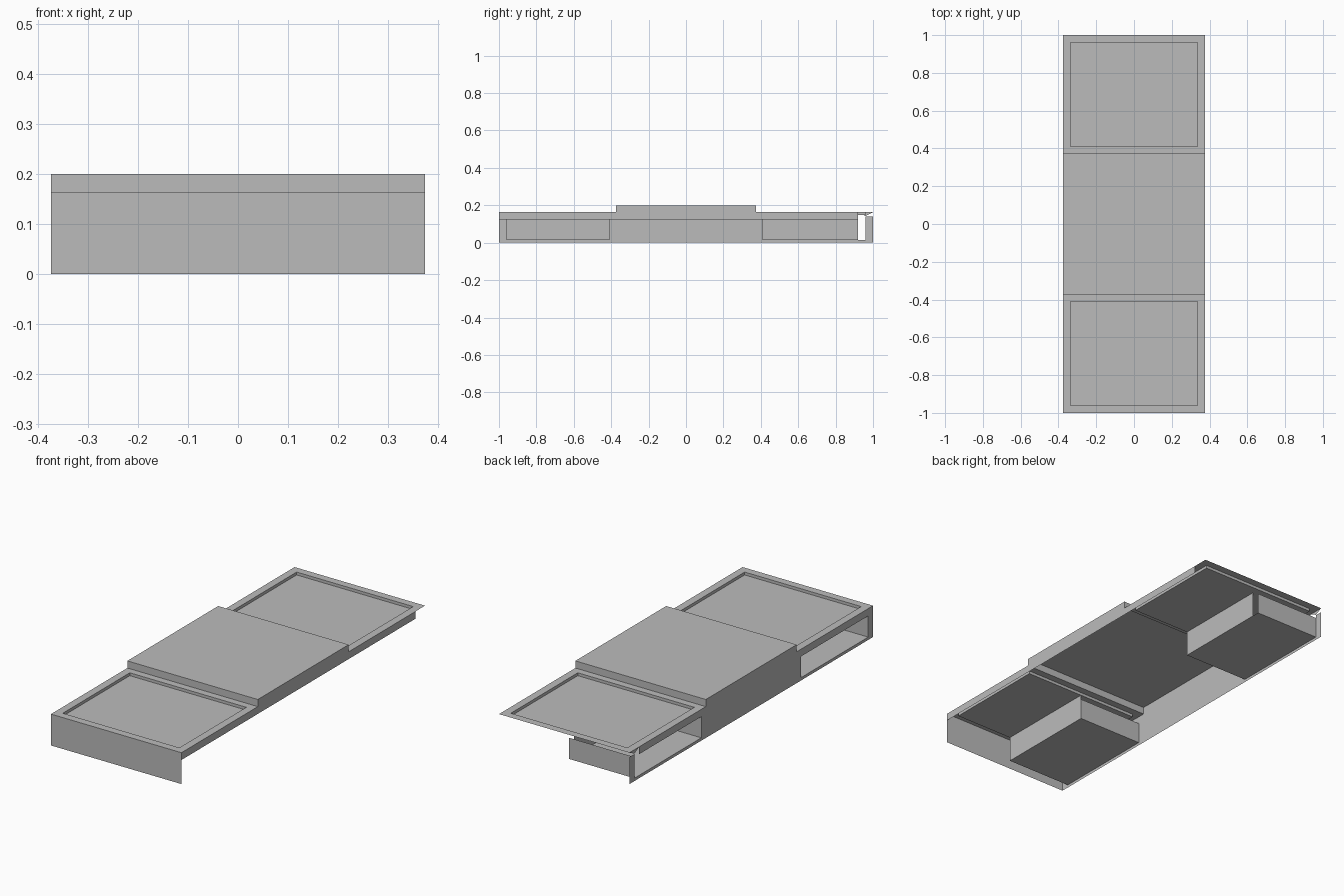
import bpy
import bmesh
from mathutils import Vector

cube = bpy.data.objects.get("Cube")
if cube:
    bpy.data.objects.remove(cube)

grey = bpy.data.materials.new("plain_grey")
grey.use_nodes = True
grey.diffuse_color = (0.5, 0.5, 0.5, 1)
grey.node_tree.nodes["Principled BSDF"].inputs["Base Color"].default_value = grey.diffuse_color

W = 0.375      # half width
L = 1.0        # half length
STEP = 0.373   # half length of raised middle
LOW, HIGH = 0.163, 0.2
LIP = 0.125    # underside of side lip, top of openings
FLOOR = 0.015  # cubby floor
IN, OUT = 0.41, 0.96   # cubby extent along y
LIP_END = 0.92
PANEL_Z = LOW - 0.015


def sheet(name, polys):
    """Thin sheet object from (outward direction, corner list) pairs."""
    bm = bmesh.new()
    for out, pts in polys:
        f = bm.faces.new([bm.verts.new(p) for p in pts])
        f.normal_update()
        if f.normal.dot(Vector(out)) < 0:
            f.normal_flip()
    bmesh.ops.remove_doubles(bm, verts=bm.verts, dist=0.0001)
    me = bpy.data.meshes.new(name)
    bm.to_mesh(me)
    bm.free()
    me.materials.append(grey)
    ob = bpy.data.objects.new(name, me)
    bpy.context.collection.objects.link(ob)
    return ob


def flat(x0, x1, y0, y1, z, out=1):
    return (0, 0, out), [(x0, y0, z), (x1, y0, z), (x1, y1, z), (x0, y1, z)]


def side(x, y0, y1, z0, z1, out):
    return (out, 0, 0), [(x, y0, z0), (x, y1, z0), (x, y1, z1), (x, y0, z1)]


def end(y, x0, x1, z0, z1, out):
    return (0, out, 0), [(x0, y, z0), (x1, y, z0), (x1, y, z1), (x0, y, z1)]


# Raised middle top with its two steps
sheet("middle_top", [flat(-W, W, -STEP, STEP, HIGH)]
      + [end(s * STEP, -W, W, LOW, HIGH, s) for s in (-1, 1)])

# Lower end tops, each with a shallow recessed panel
rx = W - 0.04
for s, label in ((-1, "front"), (1, "back")):
    a, b = sorted((s * STEP, s * L))
    c, d = sorted((s * IN, s * OUT))
    sheet(label + "_top", [
        flat(-W, W, a, c, LOW), flat(-W, W, d, b, LOW),
        flat(-W, -rx, c, d, LOW), flat(rx, W, c, d, LOW)])
    sheet(label + "_recessed_panel", [
        flat(-rx, rx, c, d, PANEL_Z),
        side(-rx, c, d, PANEL_Z, LOW, 1), side(rx, c, d, PANEL_Z, LOW, -1),
        end(c, -rx, rx, PANEL_Z, LOW, 1), end(d, -rx, rx, PANEL_Z, LOW, -1)])

    # Cubby box opening through the side panel
    wall_end = LIP_END if s > 0 else d
    sheet(label + "_cubby", [
        flat(-W, 0, c, d, FLOOR, -1),
        side(0, c, wall_end, FLOOR, PANEL_Z, 1),
        end(c, -W, 0, FLOOR, LIP, -1), end(d, -W, 0, FLOOR, LIP, 1)])

# Front end panel
sheet("front_panel", [end(-L, -W, W, 0, LOW, -1)])

# Hanging lip on the open side
sheet("side_lip", [side(W, -L, LIP_END, LIP, LOW, 1),
                   side(W, -STEP, STEP, LOW, HIGH, 1)])

# Long side panel framing both cubby openings
frame = [(-L, -OUT, 0, LOW), (-OUT, -IN, 0, FLOOR), (-OUT, -IN, LIP, LOW),
         (-IN, IN, 0, LOW), (-STEP, STEP, LOW, HIGH),
         (IN, OUT, 0, FLOOR), (IN, LIP_END, LIP, LOW), (OUT, L, 0, 0.14)]
corner = ((-1, 0, 0), [(-W, LIP_END, LOW), (-W, L, LOW), (-W, OUT, 0.143)])
sheet("side_panel", [side(-W, *r, -1) for r in frame] + [corner])
